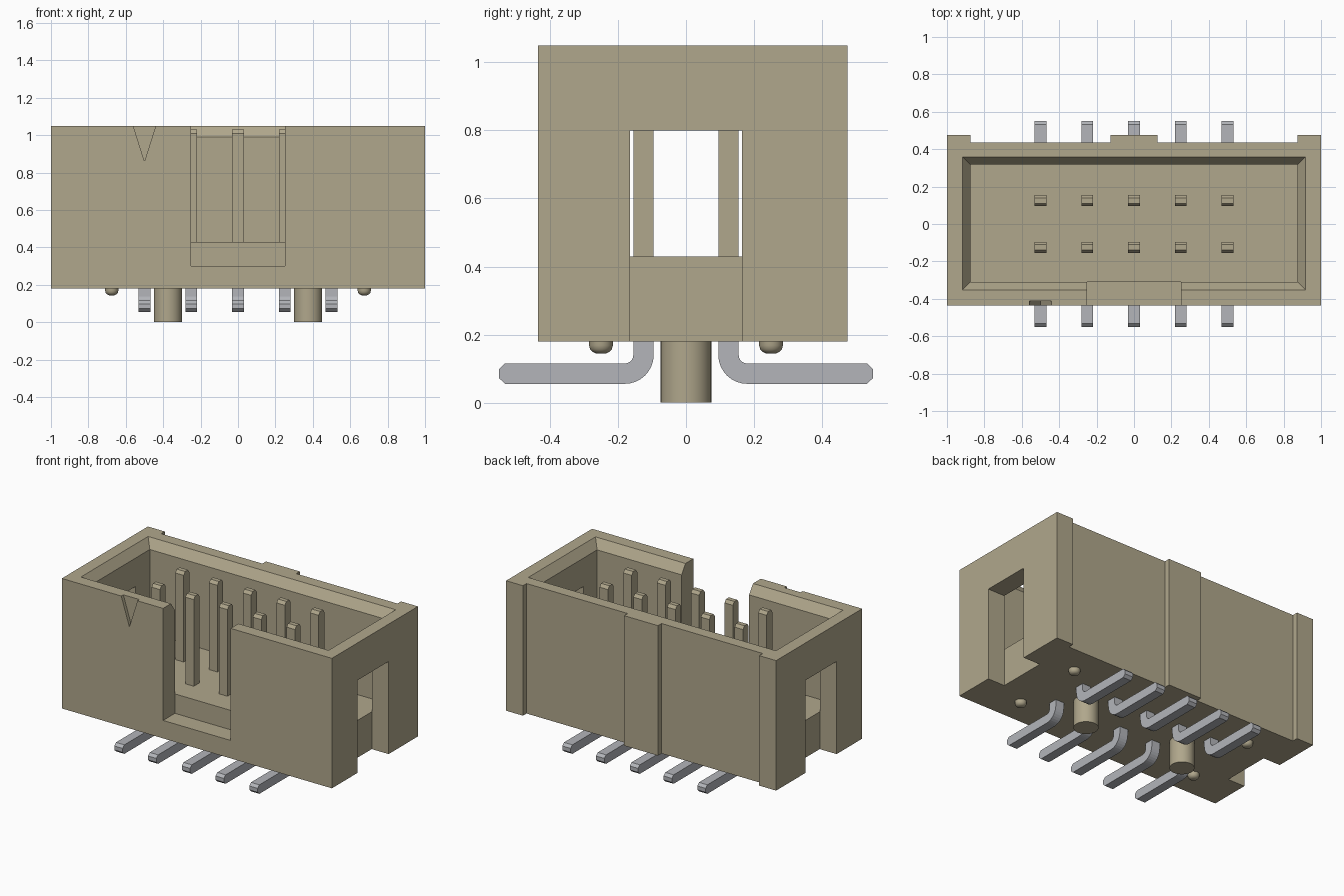
import bpy, bmesh, math
from mathutils import Vector

cube = bpy.data.objects.get("Cube")
if cube:
    bpy.data.objects.remove(cube, do_unlink=True)


def material(name, rgb):
    m = bpy.data.materials.new(name)
    m.use_nodes = True
    m.diffuse_color = (*rgb, 1)
    m.node_tree.nodes["Principled BSDF"].inputs["Base Color"].default_value = (*rgb, 1)
    return m


TAN = material("tan plastic", (0.434, 0.386, 0.262))
GREY = material("grey metal", (0.451, 0.462, 0.491))


def finish(name, bm, mat):
    bmesh.ops.recalc_face_normals(bm, faces=bm.faces)
    mesh = bpy.data.meshes.new(name)
    bm.to_mesh(mesh)
    bm.free()
    mesh.materials.append(mat)
    obj = bpy.data.objects.new(name, mesh)
    bpy.context.collection.objects.link(obj)
    return obj


def loft(name, rings, mat):
    """Closed solid through a list of matching point rings."""
    bm = bmesh.new()
    rows = [[bm.verts.new(p) for p in ring] for ring in rings]
    n = len(rows[0])
    for a, b in zip(rows, rows[1:]):
        for i in range(n):
            j = (i + 1) % n
            bm.faces.new((a[i], a[j], b[j], b[i]))
    bm.faces.new(rows[0][::-1])
    bm.faces.new(rows[-1])
    return finish(name, bm, mat)


def prism(name, axis, profile, lo, hi, mat=TAN):
    """Extrude a 2D profile along an axis."""
    def place(p, t):
        c = list(p)
        c.insert("xyz".index(axis), t)
        return Vector(c)
    return loft(name, [[place(p, t) for p in profile] for t in (lo, hi)], mat)


def rect(a0, a1, b0, b1):
    return [(a0, b0), (a1, b0), (a1, b1), (a0, b1)]


def cut(target, cutter):
    mod = target.modifiers.new("cut", "BOOLEAN")
    mod.operation = "DIFFERENCE"
    mod.solver = "EXACT"
    mod.object = cutter
    bpy.context.view_layer.objects.active = target
    bpy.ops.object.modifier_apply(modifier=mod.name)
    bpy.data.objects.remove(cutter, do_unlink=True)


def turned(name, profile, x, y):
    """Round part from (radius, z) pairs, smooth around and sharp at the rims."""
    steps = [math.tau * i / 32 for i in range(32)]
    obj = loft(name, [[(x + r * math.cos(a), y + r * math.sin(a), z) for a in steps]
                      for r, z in profile], TAN)
    bpy.ops.object.select_all(action="DESELECT")
    obj.select_set(True)
    bpy.context.view_layer.objects.active = obj
    bpy.ops.object.shade_smooth_by_angle(angle=math.radians(35))


BOTTOM, TOP, FLOOR = 0.18, 1.05, 0.43
FRONT, BACK, RIB = -0.435, 0.437, 0.475

# Shroud outline with three ribs on the back
half = [(0.125, BACK), (0.125, RIB)]
right = [(1, FRONT), (1, RIB), (0.875, RIB), (0.875, BACK)] + half
outline = right + [(-x, y) for x, y in reversed(right)]
shroud = prism("shroud", "z", outline, BOTTOM, TOP)

# Hollow with a lead-in chamfer at the rim
def cavity_ring(grow, z):
    return [(x, y, z) for x, y in
            rect(-0.875 - grow, 0.875 + grow, -0.31 - grow, 0.317 + grow)]
cut(shroud, loft("cavity_cutter",
                 [cavity_ring(0, 0.1), cavity_ring(0, 0.99), cavity_ring(0.084, 1.11)], TAN))

# Key notch in the front wall, slots in both ends, pin one mark
cut(shroud, prism("notch_cutter", "z", rect(-0.25, 0.25, -0.6, -0.2), 0.30, 1.2))
for s in (-1, 1):
    cut(shroud, prism("slot_cutter", "x", rect(-0.165, 0.165, 0.1, 0.8), s * 0.8, s * 1.1))
cut(shroud, prism("mark_cutter", "y",
                  [(-0.5, 0.86), (-0.44, TOP), (-0.44, 1.1), (-0.56, 1.1), (-0.56, TOP)],
                  -0.5, -0.413))

# Floor block that holds the pins
prism("floor_block", "z", rect(-0.875, 0.875, -0.31, 0.317), BOTTOM, FLOOR)

# Pins in two rows, each with a bent leg below
pin = [(0.095, 0.4), (0.155, 0.4), (0.155, 1.01), (0.14, 1.03), (0.11, 1.03), (0.095, 1.01)]
def bend(radius, angles):
    return [(0.18 - radius * math.cos(a), 0.14 - radius * math.sin(a)) for a in angles]
quarter = [math.pi / 2 * i / 8 for i in range(9)]
leg = ([(0.095, 0.2)] + bend(0.085, quarter)
       + [(0.532, 0.055), (0.55, 0.072), (0.55, 0.098), (0.532, 0.115)]
       + bend(0.025, reversed(quarter)) + [(0.155, 0.2)])
for side, s in (("front", -1), ("back", 1)):
    for i in range(5):
        x = -0.5 + 0.25 * i
        for part, profile, mat in (("pin", pin, TAN), ("leg", leg, GREY)):
            prism(f"{side}_{part}_{i + 1}", "x", [(s * y, z) for y, z in profile],
                  x - 0.031, x + 0.031, mat)

# Locating pegs and small standoff bumps underneath
for side, s in (("right", -1), ("left", 1)):
    turned(f"{side}_peg", [(0.075, 0), (0.075, 0.19)], s * 0.375, 0)
    for end, y in (("front", -0.25), ("back", 0.25)):
        turned(f"{side}_{end}_bump",
               [(0.014, 0.144), (0.025, 0.149), (0.032, 0.157), (0.035, 0.168), (0.035, 0.19)],
               s * 0.675, y)
